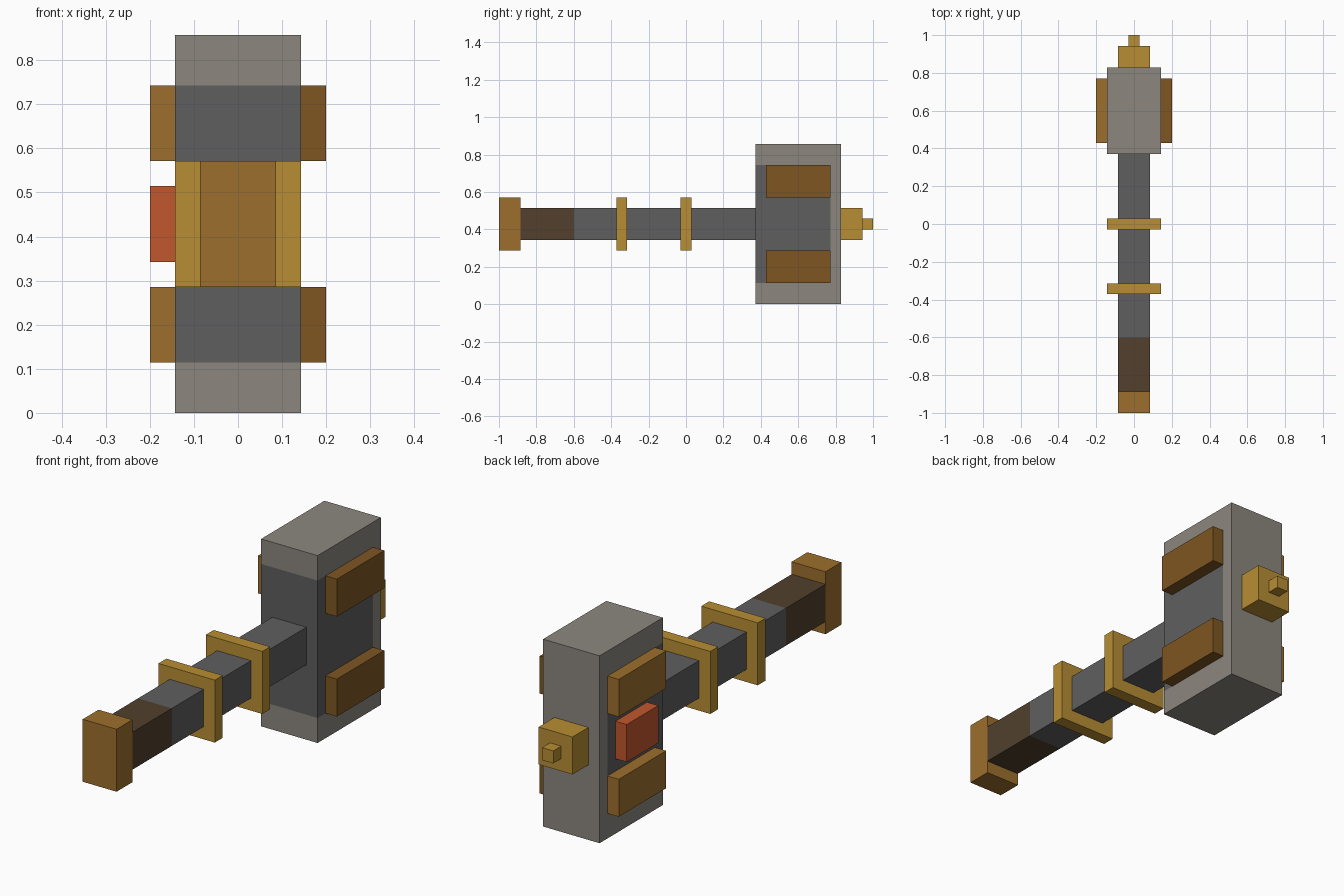
import bpy, bmesh
from mathutils import Vector

cube = bpy.data.objects.get("Cube")
if cube:
    bpy.data.objects.remove(cube, do_unlink=True)

U = 1 / 35  # the whole model sits on this modelling unit


def material(name, rgb):
    lin = [((c / 255 + 0.055) / 1.055) ** 2.4 for c in rgb] + [1]
    m = bpy.data.materials.new(name)
    m.use_nodes = True
    m.diffuse_color = lin
    m.node_tree.nodes["Principled BSDF"].inputs["Base Color"].default_value = lin
    return m


stone = material("light_stone", (140, 135, 127))
iron = material("dark_iron", (96, 95, 95))
gold = material("gold", (184, 141, 51))
bronze = material("bronze", (157, 111, 45))
dark_bronze = material("dark_bronze", (126, 86, 34))
leather = material("dark_leather", (82, 64, 45))
red = material("red_gem", (193, 87, 44))


def box(name, x, y, z, mats, cuts=(), rule=None):
    """Box from unit ranges; cuts are (axis, position) and rule picks a material index."""
    bm = bmesh.new()
    bmesh.ops.create_cube(bm, size=1)
    spans = (x, y, z)
    for v in bm.verts:
        v.co = Vector([(a + b) / 2 + c * (b - a) for c, (a, b) in zip(v.co, spans)])
    for axis, pos in cuts:
        normal = Vector((0, 0, 0))
        normal[axis] = 1
        bmesh.ops.bisect_plane(bm, geom=bm.verts[:] + bm.edges[:] + bm.faces[:],
                               plane_co=normal * pos, plane_no=normal)
    bm.normal_update()
    for f in bm.faces:
        if rule:
            f.material_index = rule(f.calc_center_median(), f.normal)
    bmesh.ops.scale(bm, vec=(U, U, U), verts=bm.verts)
    mesh = bpy.data.meshes.new(name)
    bm.to_mesh(mesh)
    bm.free()
    for m in mats:
        mesh.materials.append(m)
    obj = bpy.data.objects.new(name, mesh)
    bpy.context.collection.objects.link(obj)
    return obj


# Hammer head: dark band wraps the front and both sides
def head_rule(c, n):
    in_band = 4 < c.z < 26 and c.y < 27
    return int(in_band and abs(n.z) < 0.5)


box("hammer_head", (-5, 5), (13, 29), (0, 30), [stone, iron],
    cuts=((2, 4), (2, 26), (1, 27)), rule=head_rule)

# Handle with a leather grip near the pommel
box("handle", (-3, 3), (-31, 13), (12, 18), [iron, leather],
    cuts=((1, -21),), rule=lambda c, n: int(c.y < -21))
box("pommel", (-3, 3), (-35, -31), (10, 20), [bronze])

# Gold rings around the handle
for name, y in (("lower_ring", -12), ("upper_ring", 0)):
    box(name, (-5, 5), (y - 1, y + 1), (10, 20), [gold])

# Gold cap and tip behind the head
box("back_cap", (-3, 3), (29, 33), (12, 18), [gold])
box("back_tip", (-1, 1), (33, 35), (14, 16), [gold])

# Raised side plates
for side, x, mat in (("left", (5, 7), dark_bronze), ("right", (-7, -5), bronze)):
    for level, z in (("lower", 4), ("upper", 20)):
        box(f"{side}_{level}_plate", x, (15, 27), (z, z + 6), [mat])

# Red block between the plates on one side
box("red_block", (-7, -5), (17, 25), (12, 18), [red])
